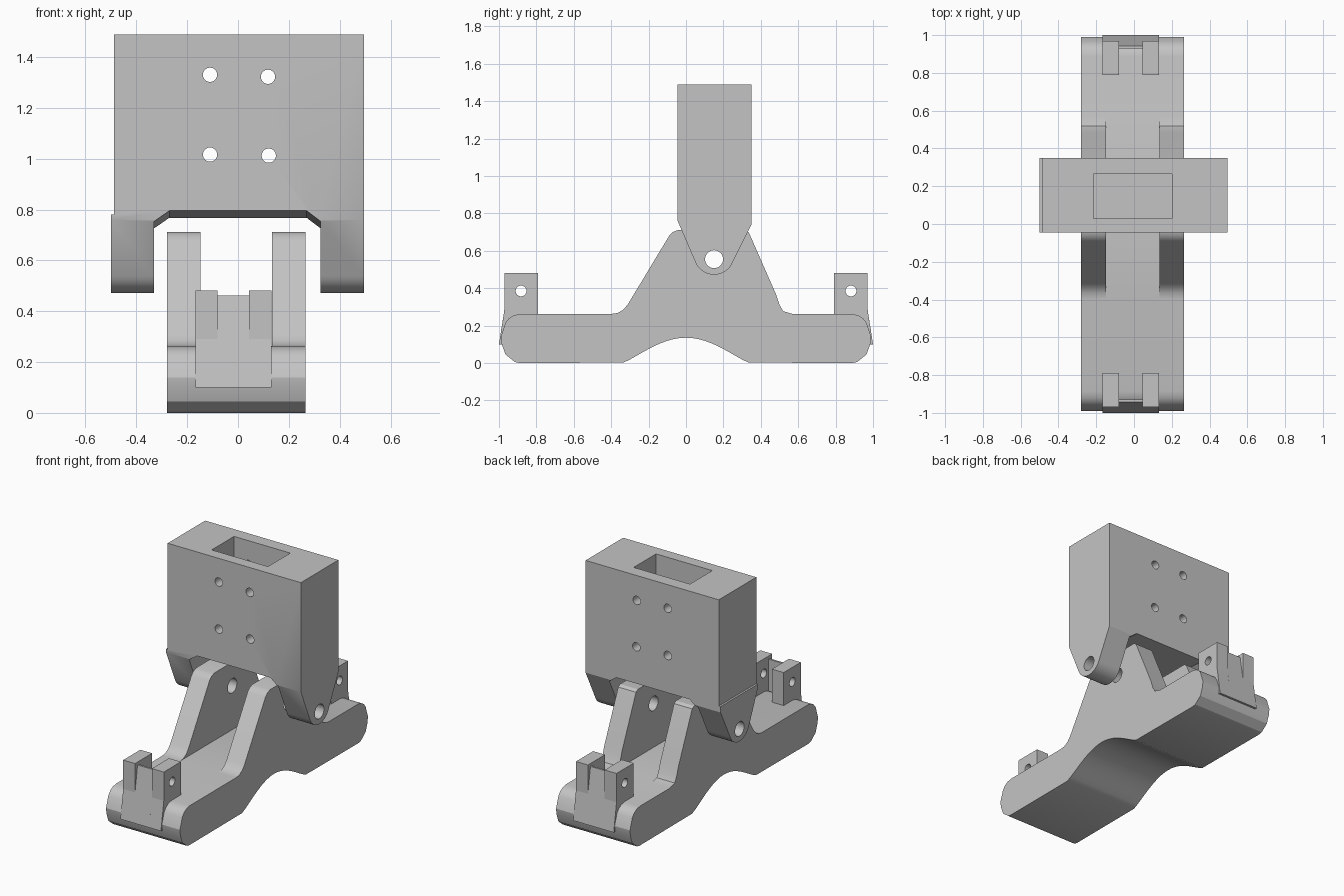
import bpy, bmesh, math
from mathutils import Vector

if "Cube" in bpy.data.objects:
    bpy.data.objects.remove(bpy.data.objects["Cube"])

grey = bpy.data.materials.new("light_grey")
grey.diffuse_color = (0.55, 0.55, 0.55, 1)
grey.use_nodes = True
grey.node_tree.nodes["Principled BSDF"].inputs["Base Color"].default_value = grey.diffuse_color


def prism(name, profile, a, b, axis='X', shear=0.0):
    """Extrude a closed 2D profile along X (profile is y,z) or Y (profile is x,z)."""
    def place(p, t):
        v = Vector((t, p[0], p[1]) if axis == 'X' else (p[0], t, p[1]))
        v.z += shear * v.y
        return v
    bm = bmesh.new()
    ends = [[bm.verts.new(place(p, t)) for p in profile] for t in (a, b)]
    n = len(profile)
    bm.faces.new(ends[0])
    bm.faces.new(ends[1][::-1])
    for i in range(n):
        j = (i + 1) % n
        bm.faces.new((ends[0][j], ends[0][i], ends[1][i], ends[1][j]))
    bmesh.ops.recalc_face_normals(bm, faces=bm.faces)
    me = bpy.data.meshes.new(name)
    bm.to_mesh(me)
    bm.free()
    ob = bpy.data.objects.new(name, me)
    bpy.context.collection.objects.link(ob)
    me.materials.append(grey)
    return ob


def box(name, x0, x1, y0, y1, z0, z1):
    return prism(name, [(y0, z0), (y1, z0), (y1, z1), (y0, z1)], x0, x1)


def rod(u, v, r, a, b, axis):
    circle = [(u + r * math.cos(math.tau * i / 32), v + r * math.sin(math.tau * i / 32))
              for i in range(32)]
    return prism("hole_cutter", circle, a, b, axis)


def cut(ob, cutters):
    """Subtract each cutter, then bake the result and remove the cutters."""
    for c in cutters:
        c.hide_render = True
        m = ob.modifiers.new("cut", 'BOOLEAN')
        m.operation, m.solver, m.object = 'DIFFERENCE', 'EXACT', c
    bpy.context.view_layer.update()
    dg = bpy.context.evaluated_depsgraph_get()
    me = bpy.data.meshes.new_from_object(ob.evaluated_get(dg))
    ob.modifiers.clear()
    ob.data = me
    for c in cutters:
        bpy.data.objects.remove(c)


def smooth(ob):
    bpy.ops.object.select_all(action='DESELECT')
    bpy.context.view_layer.objects.active = ob
    ob.select_set(True)
    bpy.ops.object.shade_smooth_by_angle(angle=math.radians(25))


# Base: rounded ends, arched underside, tower in the middle
end = [(0.89, 0.0), (0.915, 0.005), (0.965, 0.045), (0.985, 0.1), (0.99, 0.14),
       (0.965, 0.215), (0.945, 0.24), (0.92, 0.255), (0.885, 0.262)]
arch = [(-0.335 + 0.67 * i / 20,
         0.002 + 0.133 * math.sin(math.pi * i / 20) ** 1.15) for i in range(21)]
tower = [(0.57, 0.262), (0.52, 0.277), (0.5, 0.31), (0.48, 0.37), (0.335, 0.70), (0.315, 0.712),
         (-0.04, 0.712), (-0.07, 0.7), (-0.09, 0.68), (-0.31, 0.315), (-0.335, 0.285),
         (-0.365, 0.267), (-0.40, 0.262)]
base = prism("base", arch + end + tower + [(-y, z) for y, z in reversed(end)], -0.28, 0.265)
cut(base, [box("slot_cutter", -0.147, 0.134, -0.6, 0.7, 0.2625, 1.0),
           rod(0.15, 0.555, 0.048, -0.6, 0.6, 'X')])
smooth(base)

# End clips: two drilled lugs and a leaning plate at each end
for side, s in (("front", -1), ("back", 1)):
    for label, x0, x1 in (("left", -0.167, -0.08), ("right", 0.044, 0.132)):
        lug = box(f"{side}_{label}_lug", x0, x1, *sorted((s * 0.97, s * 0.79)), 0.2, 0.482)
        cut(lug, [rod(s * 0.882, 0.385, 0.029, -0.4, 0.4, 'X')])
        smooth(lug)
    plate = [(s * y, z) for y, z in ((1.0, 0.1), (0.943, 0.462), (0.93, 0.462), (0.93, 0.1))]
    prism(f"{side}_clip_plate", plate, -0.08, 0.044)
    low = [(s * y, z) for y, z in ((1.0, 0.1), (0.97, 0.29), (0.93, 0.29), (0.93, 0.1))]
    for label, x0, x1 in (("left", -0.167, -0.08), ("right", 0.044, 0.132)):
        prism(f"{side}_{label}_clip_foot", low, x0, x1)

# Head: block with two hanging pivot arms, pocket and screw holes
nose = [(0.15 + 0.108 * math.cos(math.radians(a)), 0.58 + 0.108 * math.sin(math.radians(a)))
        for a in range(203, 339, 9)]
head = prism("head", [(0.35, 0.74), (0.35, 1.488), (-0.045, 1.488), (-0.045, 0.76)] + nose,
             -0.5, 0.495)
gap = [(-0.33, 0.3), (-0.33, 0.75), (-0.27, 0.792), (0.27, 0.792), (0.325, 0.75), (0.325, 0.3)]
cut(head, [prism("gap_cutter", gap, -0.3, 0.6, 'Y', -0.07),
           box("left_step_cutter", -0.6, -0.487, -0.3, 0.6, 0.78, 1.7),
           box("pocket_cutter", -0.215, 0.2, 0.03, 0.265, 0.86, 1.7),
           rod(0.15, 0.555, 0.048, -0.7, 0.7, 'X')]
    + [rod(x, z, 0.028, -0.3, 0.6, 'Y')
       for x, z in ((-0.11, 1.33), (0.118, 1.322), (-0.11, 1.016), (0.121, 1.012))])
smooth(head)
